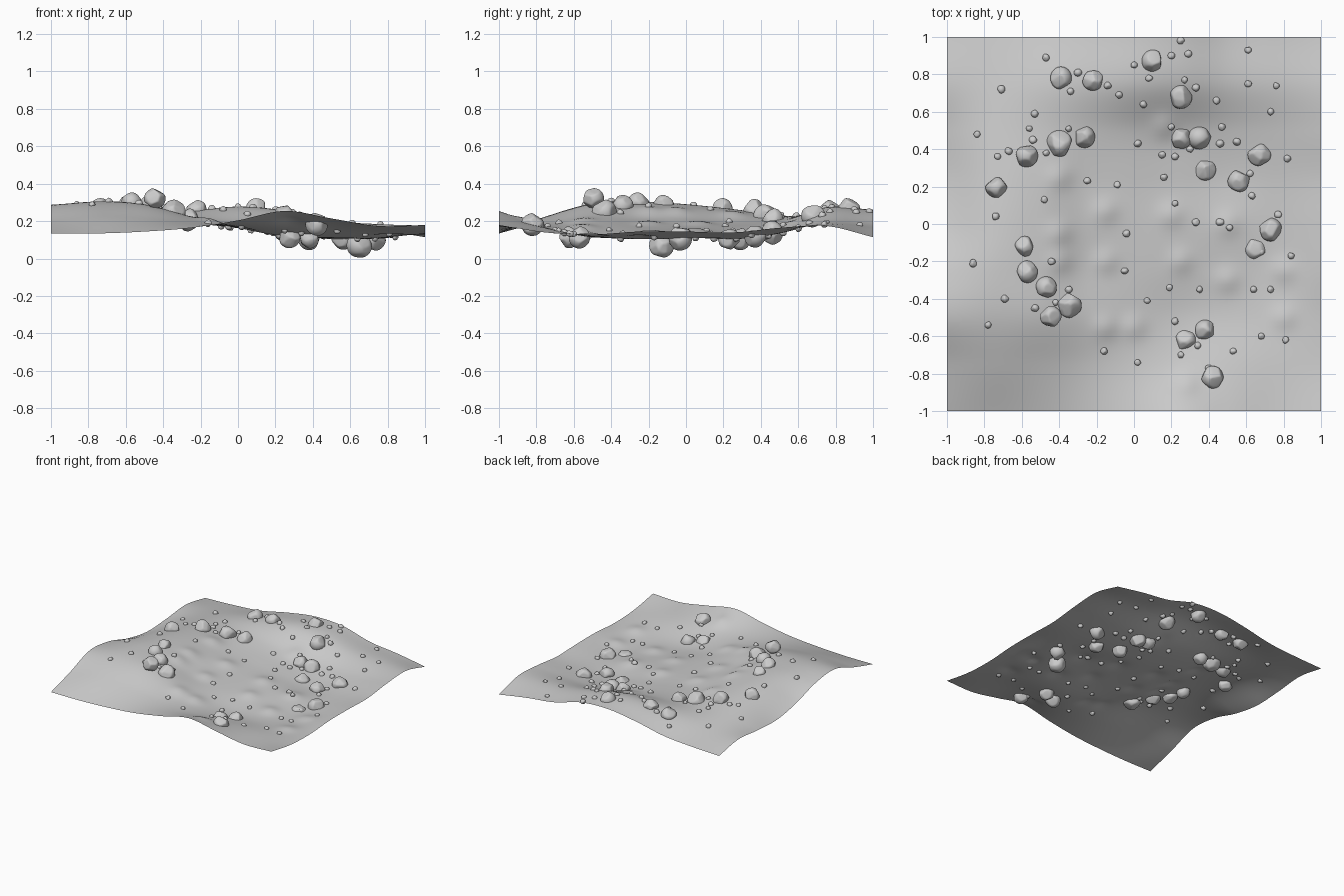
import bpy, bmesh, math, random
from mathutils import Vector

random.seed(4)

# Ground heights in hundredths; rows y=-1..1, columns x=-1..1, step 0.25
H = [
    [13, 13, 14, 16, 20, 25, 21, 17, 17.5],
    [20, 22, 21, 18.5, 17, 16, 16, 14.5, 13.5],
    [28, 29, 28, 22, 16, 11.5, 11, 11.5, 12.5],
    [26, 30, 28, 20, 16, 13, 11, 10, 14],
    [19, 28, 27, 20, 16, 14, 12, 10.5, 14],
    [15, 25, 25, 19, 16, 13, 10, 11, 13.5],
    [16, 22, 22.5, 20.5, 18.5, 15, 13, 14, 16],
    [18, 19, 22, 25, 27, 24.5, 19.5, 18, 17],
    [14, 15, 17, 22, 25.5, 24.5, 18, 15, 11],
]
# Small mounds on the ground
MOUNDS = [(-.4, .25), (-.15, .07), (-.4, -.05), (-.4, -.2), (.2, .05), (.25, -.2),
          (.5, 0), (.8, -.25), (.5, -.3), (.8, -.5), (-.15, -.55), (0, -.55),
          (.28, -.85), (.16, .52), (-.15, -.2)]


def spline(p, t):
    i = min(int(t), 7)
    f = t - i
    a = p[i - 1] if i > 0 else 2 * p[0] - p[1]
    b, c = p[i], p[i + 1]
    d = p[i + 2] if i < 7 else 2 * p[8] - p[7]
    return b + .5 * f * (c - a + f * (2 * a - 5 * b + 4 * c - d + f * (3 * (b - c) + d - a)))


def height(x, y):
    u = min(max((x + 1) * 4, 0), 8)
    v = min(max((y + 1) * 4, 0), 8)
    z = spline([spline(row, u) for row in H], v) / 100
    for mx, my in MOUNDS:
        z += .017 * math.exp(-((x - mx) ** 2 + (y - my) ** 2) / .004)
    return z


def finish(bm, name):
    me = bpy.data.meshes.new(name)
    bm.to_mesh(me)
    bm.free()
    for p in me.polygons:
        p.use_smooth = True
    ob = bpy.data.objects.new(name, me)
    bpy.context.collection.objects.link(ob)
    return ob


def add_stone(bm, x, y, z, r, detail, cuts):
    """Round stone with random, softly flattened sides."""
    verts = bmesh.ops.create_icosphere(bm, subdivisions=detail, radius=1)["verts"]
    planes = []
    for _ in range(cuts):
        n = Vector([random.gauss(0, 1) for _ in range(3)]).normalized()
        planes.append((n, random.uniform(.75, .9)))
    s = [random.uniform(.98, 1.1) for _ in range(3)]
    for v in verts:
        for n, h in planes:
            over = v.co.dot(n) - h
            if over > 0:
                v.co -= n * over * .8
        v.co = Vector((x + v.co.x * r * s[0], y + v.co.y * r * s[1], z + v.co.z * r * s[2]))


# Rolling ground sheet
bm = bmesh.new()
bmesh.ops.create_grid(bm, x_segments=80, y_segments=80, size=1)
for v in bm.verts:
    v.co.z = height(v.co.x, v.co.y)
finish(bm, "ground")

# Boulders in a ring: x, y, radius
BOULDERS = [
    (-.39, .78, .058), (-.22, .77, .056), (.1, .87, .058), (.25, .68, .06),
    (.25, .46, .056), (.35, .46, .06), (.38, .29, .059), (.56, .23, .055),
    (.67, .37, .06), (.73, -.03, .062), (.65, -.13, .066), (.38, -.57, .056),
    (.275, -.625, .054), (.42, -.82, .057), (-.575, .365, .058), (-.4, .43, .066),
    (-.265, .465, .058), (-.735, .195, .054), (-.585, -.12, .053), (-.57, -.255, .056),
    (-.47, -.34, .058), (-.345, -.435, .063), (-.445, -.495, .058),
]
# Boulders that sit a little higher or lower than the ground
SHIFT = {2: -.01, 6: -.012, 10: -.036, 11: -.01, 12: -.02, 14: .01, 18: -.01, 22: .045}
for i, (x, y, r) in enumerate(BOULDERS):
    bm = bmesh.new()
    add_stone(bm, x, y, height(x, y) + SHIFT.get(i, 0), r, 4, 12)
    finish(bm, f"boulder_{i + 1:02d}")

# Pebbles scattered about
PEBBLES = [
    (-.47, .89), (-.71, .72), (-.34, .71), (-.3, .81), (-.14, .74), (-.08, .69),
    (0, .85), (.08, .78), (.2, .9), (.25, .98), (.29, .91), (.27, .77), (.33, .73),
    (.44, .66), (.61, .93), (.61, .75), (.76, .74), (.73, .6), (.05, .64),
    (-.84, .48), (-.67, .39), (-.73, .36), (-.53, .59), (-.56, .51), (-.54, .45),
    (-.47, .38), (-.35, .51), (.02, .43), (.2, .52), (.15, .37), (.47, .52),
    (.55, .44), (.82, .35), (.62, .27), (.63, .15), (-.25, .23), (-.09, .21),
    (.22, .11), (.16, .25), (-.74, .04), (-.48, .13), (-.04, -.05), (.33, .01),
    (.46, .01), (.51, -.02), (.77, .05), (.84, -.17), (-.86, -.21), (-.44, -.2),
    (-.05, -.25), (.07, -.41), (.19, -.34), (.35, -.35), (.64, -.35), (.73, -.35),
    (-.69, -.4), (-.53, -.45), (-.78, -.54), (-.16, -.68), (.02, -.74), (.22, -.52),
    (.25, -.7), (.34, -.65), (.53, -.68), (.68, -.6), (.81, -.62), (.4, -.77),
    (-.35, -.35), (-.42, -.42), (.3, .4), (.22, .36), (.46, .43), (.68, -.15),
]
bm = bmesh.new()
for x, y in PEBBLES:
    add_stone(bm, x, y, height(x, y), random.uniform(.017, .021), 3, 8)
finish(bm, "pebbles")

# Settle the ensemble just above z = 0
low = min(v.co.z for o in bpy.data.objects for v in o.data.vertices)
for o in bpy.data.objects:
    o.location.z = .005 - low
